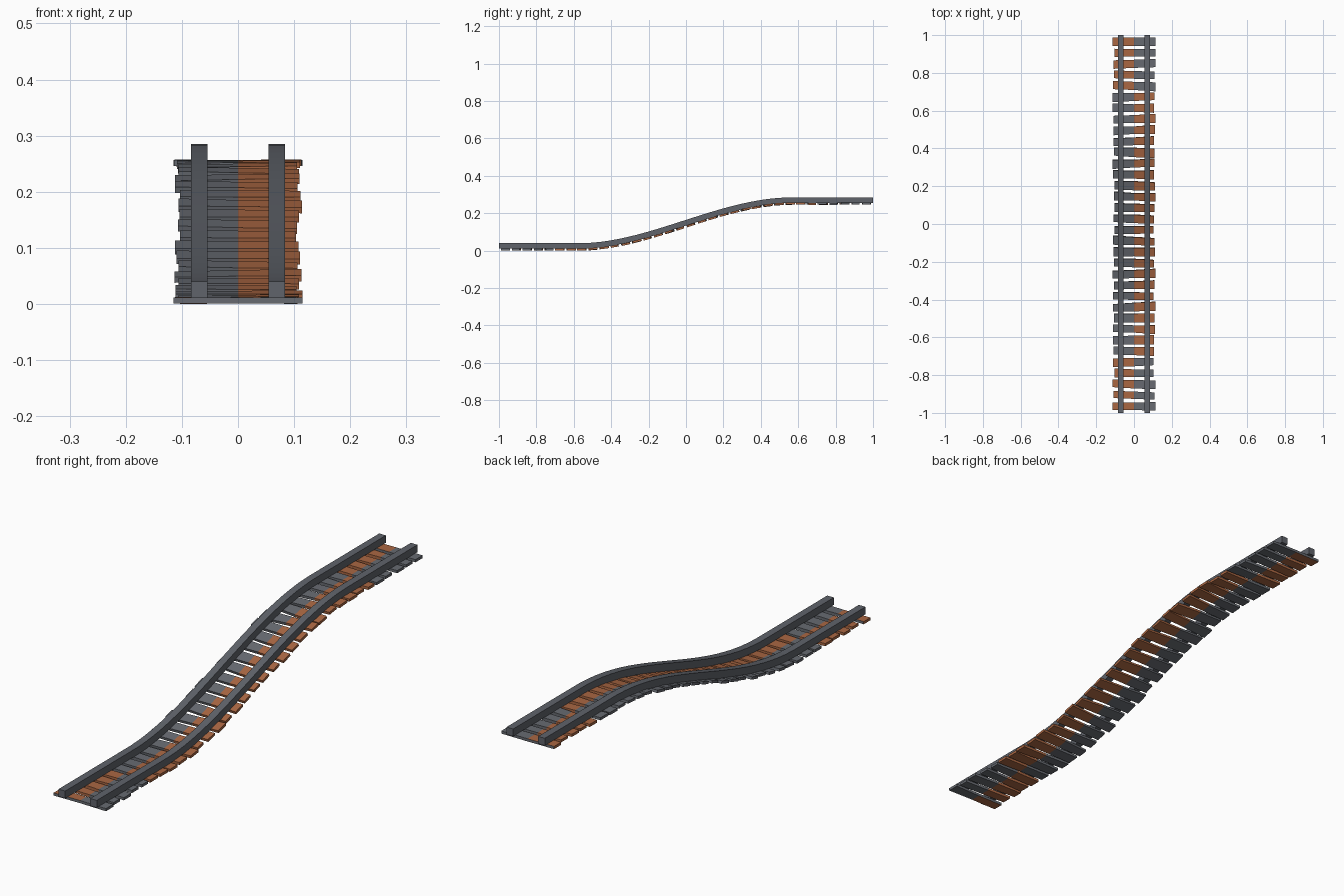
import bpy, bmesh, math, random
from mathutils import Vector

if "Cube" in bpy.data.objects:
    bpy.data.objects.remove(bpy.data.objects["Cube"])

random.seed(7)
RISE, HALF = 0.245, 0.57


def material(name, rgb):
    m = bpy.data.materials.new(name)
    m.diffuse_color = (*rgb, 1)
    m.use_nodes = True
    m.node_tree.nodes["Principled BSDF"].inputs["Base Color"].default_value = m.diffuse_color
    return m


steel = material("rail grey", (0.115, 0.125, 0.145))
grey = material("tie grey", (0.135, 0.145, 0.165))
rust = material("rust orange", (0.40, 0.135, 0.055))


def height(y):
    t = min(max((y + HALF) / (2 * HALF), 0), 1)
    return RISE * t * t * (3 - 2 * t)


def frame(y):
    # tangent and normal of the track path at y
    slope = (height(y + 0.001) - height(y - 0.001)) / 0.002
    t = Vector((0, 1, slope)).normalized()
    return t, Vector((0, -t.z, t.y))


def finish(bm, name, mats):
    bmesh.ops.recalc_face_normals(bm, faces=bm.faces)
    me = bpy.data.meshes.new(name)
    bm.to_mesh(me)
    bm.free()
    for m in mats:
        me.materials.append(m)
    ob = bpy.data.objects.new(name, me)
    bpy.context.collection.objects.link(ob)


def loft(bm, rings):
    # skin a run of four-sided sections and cap the ends
    vs = [[bm.verts.new(p) for p in r] for r in rings]
    faces = []
    for a, b in zip(vs, vs[1:]):
        faces.append([bm.faces.new((a[i], a[(i + 1) % 4], b[(i + 1) % 4], b[i]))
                      for i in range(4)])
    bm.faces.new(vs[0])
    bm.faces.new(vs[-1])
    return faces


# Rails: rectangular section swept along the rising path
ys = [-1, -0.6] + [-0.6 + 0.05 * i for i in range(1, 24)] + [0.6, 1]
for name, cx in (("left_rail", -0.069), ("right_rail", 0.069)):
    rings = []
    for y in ys:
        t, n = frame(y)
        c = Vector((cx, y, height(y)))
        rings.append([c + Vector((dx, 0, 0)) + n * h for dx, h in
                      ((-0.0145, 0.011), (0.0145, 0.011), (0.0145, 0.04), (-0.0145, 0.04))])
    bm = bmesh.new()
    loft(bm, rings)
    finish(bm, name, [steel])

# Ties: uneven planks, one half rusty, the other grey
COUNT = 34
for k in range(COUNT):
    y = -0.965 + 1.93 * k / (COUNT - 1)
    end = k in (0, COUNT - 1)
    t, n = frame(y)
    c = Vector((0, y, height(y)))
    yaw = 0 if end else random.uniform(-0.045, 0.045)
    roll = 0 if end else random.uniform(-0.012, 0.012)
    rings = []
    for s in (-1, 0, 1):
        x = s * (0.115 if end else random.uniform(0.103, 0.115))
        w = random.uniform(0.019, 0.025)
        rings.append([c + Vector((x, 0, 0)) + t * (d * w + x * yaw) + n * (h + x * roll)
                      for d, h in ((-1, 0.001), (1, 0.001), (1, 0.0115), (-1, 0.0115))])
    bm = bmesh.new()
    loft(bm, rings)
    rusty_side = -1 if k < 5 or k >= COUNT - 5 else 1
    bm.normal_update()
    for f in bm.faces:
        outer_edge = end and abs(f.normal.y) > 0.7
        f.material_index = int(f.calc_center_median().x * rusty_side > 0 and not outer_edge)
    finish(bm, f"tie_{k + 1}", [grey, rust])
